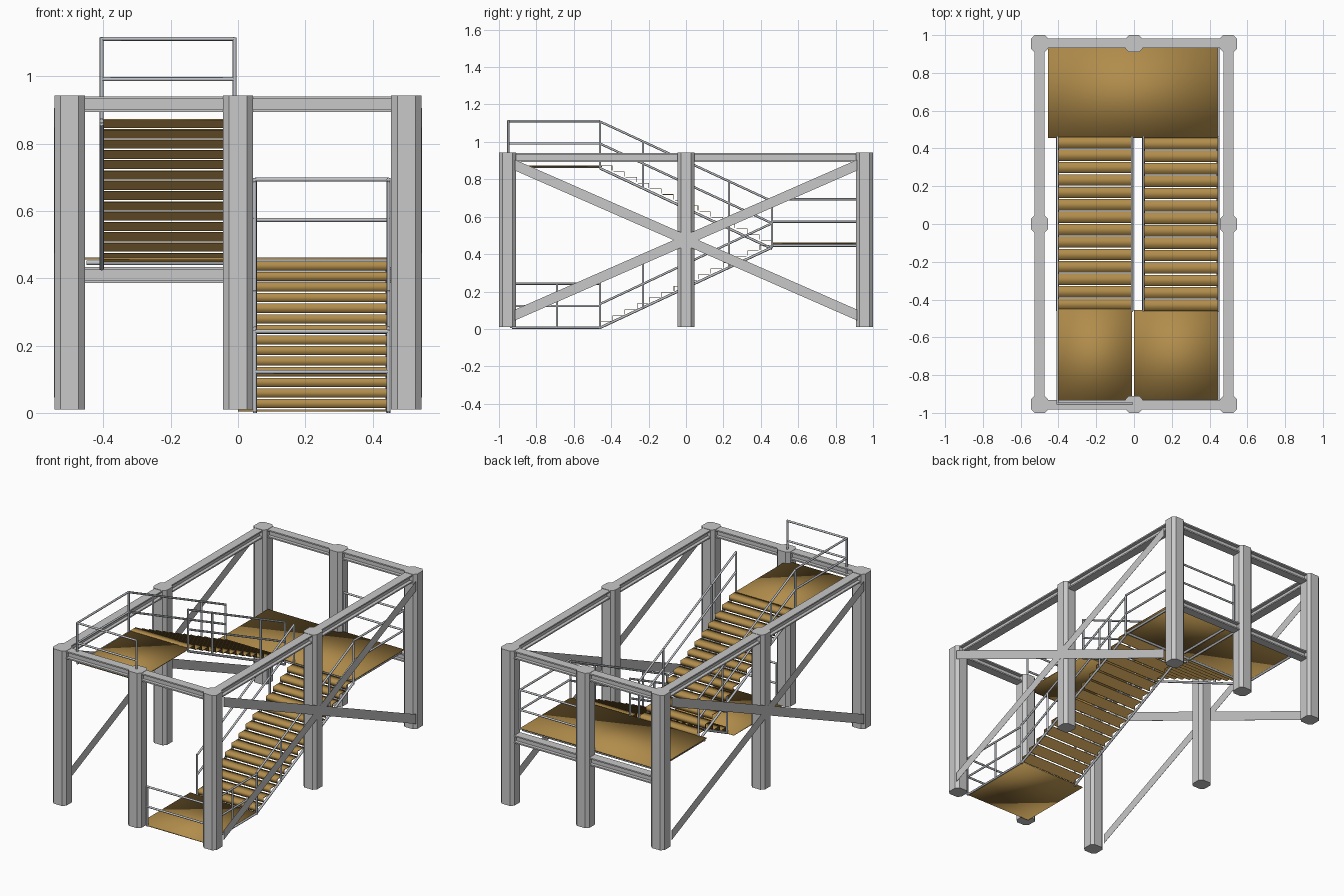
import bpy, bmesh, math
from mathutils import Vector, Matrix

if "Cube" in bpy.data.objects:
    bpy.data.objects.remove(bpy.data.objects["Cube"])


def material(name, rgb):
    m = bpy.data.materials.new(name)
    m.diffuse_color = (*rgb, 1)
    m.use_nodes = True
    m.node_tree.nodes["Principled BSDF"].inputs["Base Color"].default_value = m.diffuse_color
    return m


STEEL = material("frame grey", (0.58, 0.58, 0.58))
RAIL = material("rail grey", (0.52, 0.54, 0.57))
WOOD = material("tread brown", (0.44, 0.265, 0.07))


def finish(name, bm, mat, smooth=False):
    me = bpy.data.meshes.new(name)
    bmesh.ops.recalc_face_normals(bm, faces=bm.faces)
    for f in bm.faces:
        f.smooth = smooth and len(f.verts) == 4
    bm.to_mesh(me)
    bm.free()
    me.materials.append(mat)
    ob = bpy.data.objects.new(name, me)
    bpy.context.collection.objects.link(ob)
    return ob


def box(bm, x0, x1, y0, y1, z0, z1):
    c = Vector(((x0 + x1) / 2, (y0 + y1) / 2, (z0 + z1) / 2))
    m = Matrix.Translation(c) @ Matrix.Diagonal((x1 - x0, y1 - y0, z1 - z0, 1))
    bmesh.ops.create_cube(bm, size=1, matrix=m)


def prism(bm, ring, offset):
    """Extrude a closed ring of points along an offset."""
    a = [bm.verts.new(p) for p in ring]
    b = [bm.verts.new(Vector(p) + Vector(offset)) for p in ring]
    bm.faces.new(a)
    bm.faces.new(b[::-1])
    for i in range(len(a)):
        j = (i + 1) % len(a)
        bm.faces.new((a[j], a[i], b[i], b[j]))


def pipe(bm, a, b, r=0.006):
    a, b = Vector(a), Vector(b)
    d = b - a
    m = Matrix.Translation((a + b) / 2) @ d.to_track_quat('Z', 'Y').to_matrix().to_4x4()
    bmesh.ops.create_cone(bm, cap_ends=True, segments=8, radius1=r, radius2=r,
                          depth=d.length, matrix=m)


# Chamfered columns
def column(name, x, y):
    bm = bmesh.new()
    h, c = 0.045, 0.027
    ring = [(h, -c), (h, c), (c, h), (-c, h), (-h, c), (-h, -c), (-c, -h), (c, -h)]
    prism(bm, [(x + u, y + v, 0.01) for u, v in ring], (0, 0, 0.932))
    finish(name, bm, STEEL)


for x in (-0.5, 0, 0.5):
    for y in (-0.955, 0, 0.955):
        if x or y:
            column("column", x, y)


# I-section beams
def beam(name, axis, pos, z0, half):
    bm = bmesh.new()
    z1 = z0 + 0.047
    for w, a, b in ((0.026, z0, z0 + 0.008), (0.006, z0 + 0.008, z1 - 0.008), (0.026, z1 - 0.008, z1)):
        if axis == 'x':
            box(bm, -half, half, pos - w, pos + w, a, b)
        else:
            box(bm, pos - w, pos + w, -half, half, a, b)
    finish(name, bm, STEEL)


for s in (-1, 1):
    beam("top_cross_beam", 'x', s * 0.957, 0.893, 0.47)
    beam("top_side_beam", 'y', s * 0.5, 0.893, 0.93)
beam("landing_beam", 'x', 0.957, 0.386, 0.47)

# Thin flat diagonal braces on the outer column faces
for x in (-0.5455, 0.5455):
    for s in (-1, 1):
        bm = bmesh.new()
        ring = [(x - 0.0005, s * y, z) for y, z in
                ((-0.915, 0.045), (-0.915, 0.103), (0.915, 0.905), (0.915, 0.847))]
        prism(bm, ring, (0.001, 0, 0))
        finish("side_brace", bm, STEEL)

# Landings, softly shaded like the treads
for name, b in (("lower_landing", (0, 0.45, -0.935, -0.455, 0.004, 0.01)),
                ("middle_landing", (-0.455, 0.45, 0.455, 0.935, 0.455, 0.461)),
                ("upper_landing", (-0.40, -0.01, -0.945, -0.45, 0.867, 0.873))):
    bm = bmesh.new()
    box(bm, *b)
    finish(name, bm, WOOD, True)

# Pipe frame below middle landing
bm = bmesh.new()
for y in (0.465, 0.92):
    pipe(bm, (-0.45, y, 0.446), (0.445, y, 0.446), 0.007)
for x in (-0.44, -0.02, 0.05, 0.44):
    pipe(bm, (x, 0.465, 0.446), (x, 0.92, 0.446), 0.007)
finish("middle_landing_frame", bm, RAIL, True)

# Flights: folded treads and pipe stringers
N = 14


def flight(name, x0, x1, s, z0, z1):
    bm = bmesh.new()
    step, rise, t = 0.92 / N, (z1 - z0) / N, 0.003
    for i in range(N):
        y = -0.46 + step * i
        z = z0 + rise * (i + 1)
        back = y + step - 0.006
        ring = [(y, z), (back, z), (back, z - t), (y + t, z - t), (y + t, z - 0.027), (y, z - 0.027)]
        prism(bm, [(x0, s * v, w) for v, w in ring], (x1 - x0, 0, 0))
    finish(name + "_treads", bm, WOOD, True)
    bm = bmesh.new()
    for x in (x0, x1):
        pipe(bm, (x, -0.46 * s, z0 - 0.004 - (0.012 if s < 0 else 0)),
             (x, 0.46 * s, z1 - 0.014), 0.007)
    finish(name + "_stringers", bm, RAIL, True)


flight("lower_flight", 0.05, 0.445, 1, 0.01, 0.45)
flight("upper_flight", -0.405, -0.01, -1, 0.445, 0.873)


# Handrails: top rail, mid rail and posts
def sloped_rail(name, x, za, zb):
    bm = bmesh.new()
    for h in (0.118, 0.236):
        pipe(bm, (x, -0.46, za + h), (x, 0.46, zb + h))
    for y in (-0.46, -0.23, 0.23, 0.46):
        z = za + (zb - za) * (y + 0.46) / 0.92
        pipe(bm, (x, y, z - 0.015), (x, y, z + 0.24))
    finish(name, bm, RAIL, True)


for x in (0.05, 0.447):
    sloped_rail("lower_flight_rail", x, 0.015, 0.447)
for x in (-0.405, -0.01):
    sloped_rail("upper_flight_rail", x, 0.873, 0.447)


def landing_rail(name, z, path, posts):
    bm = bmesh.new()
    for h in (0.118, 0.238):
        pts = [(x, y, z + h) for x, y in path]
        for a, b in zip(pts, pts[1:]):
            pipe(bm, a, b)
    for x, y in posts:
        pipe(bm, (x, y, z), (x, y, z + 0.242))
    finish(name, bm, RAIL, True)


lo = [(0.447, -0.46), (0.447, -0.935), (0.05, -0.935)]
landing_rail("lower_landing_rail", 0.004, lo, lo[1:] + [(0.447, -0.69)])
mid = [(0.447, 0.46), (0.447, 0.94), (0.05, 0.94)]
landing_rail("middle_landing_rail", 0.455, mid, mid[1:])
up = [(-0.405, -0.46), (-0.405, -0.95), (-0.01, -0.95)]
landing_rail("upper_landing_rail", 0.873, up, up[1:])

# Edge pipes along lower and upper landings
bm = bmesh.new()
pipe(bm, (0.447, -0.93, 0.006), (0.447, -0.46, 0.006))
pipe(bm, (-0.405, -0.95, 0.867), (-0.405, -0.46, 0.867))
finish("landing_edge_pipes", bm, RAIL, True)
